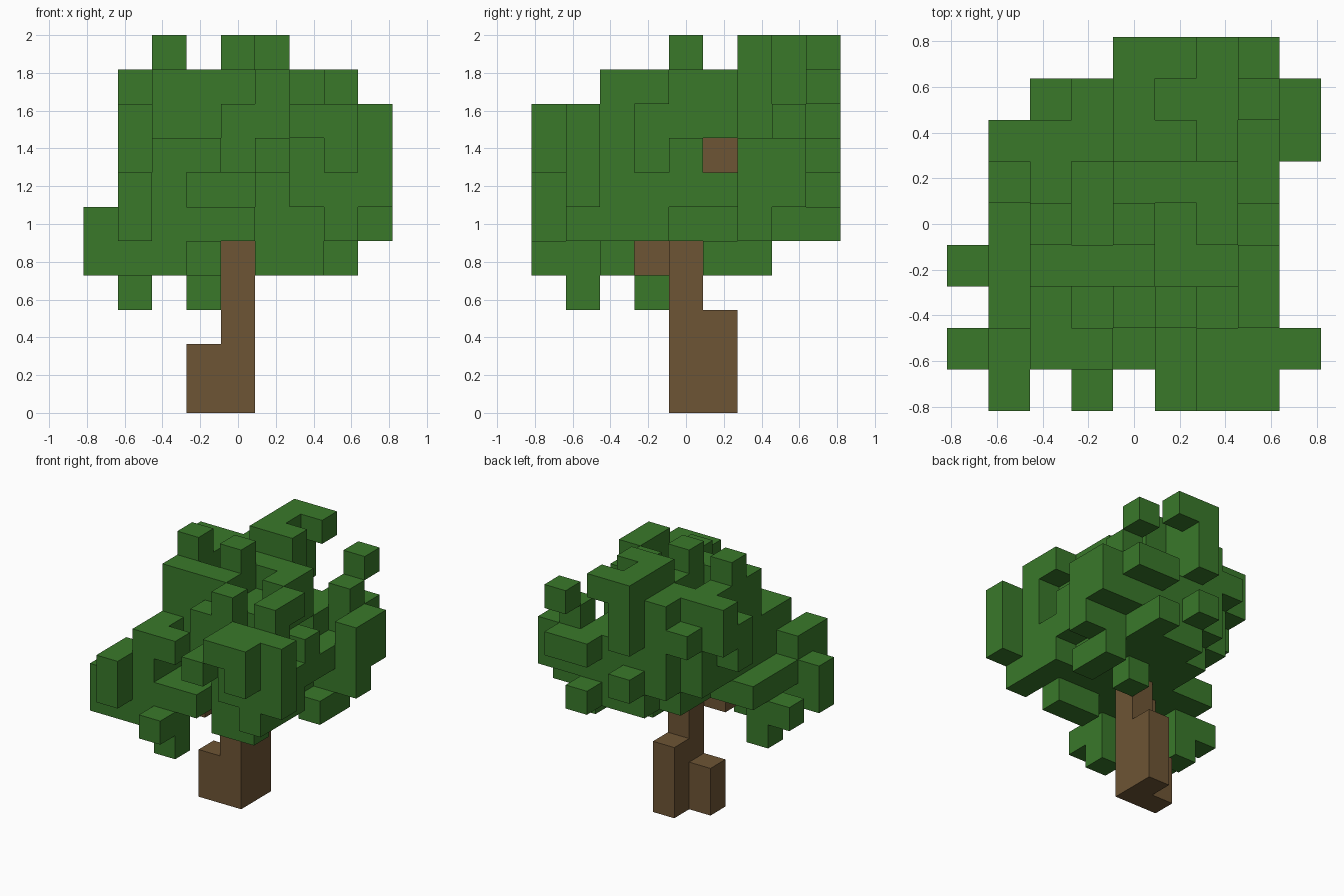
import bpy
import bmesh
import math
from mathutils import Vector

old = bpy.data.objects.get("Cube")
if old:
    bpy.data.objects.remove(old, do_unlink=True)

CELL = 2 / 11


def material(name, colour):
    mat = bpy.data.materials.new(name)
    mat.use_nodes = True
    mat.diffuse_color = (*colour, 1)
    bsdf = mat.node_tree.nodes["Principled BSDF"]
    bsdf.inputs["Base Color"].default_value = (*colour, 1)
    bsdf.inputs["Roughness"].default_value = 1
    return mat


leaf_green = material("leaf green", (0.041, 0.19, 0.023))
bark_brown = material("bark brown", (0.155, 0.09, 0.035))

# Floor plans of the block tree, lowest first; rows run from back to front.
# "#" is a leaf block, "T" a wood block.
EMPTY = "........."
ROOTS = [EMPTY, EMPTY, EMPTY, "....T....", "...TT....", EMPTY, EMPTY, EMPTY, EMPTY]
STUMP = [EMPTY, EMPTY, EMPTY, "....T....", "....T....", EMPTY, EMPTY, EMPTY, EMPTY]
LAYERS = [
    ROOTS, ROOTS, STUMP,
    # hanging leaves
    [EMPTY, EMPTY, EMPTY, EMPTY, "....T....",
     ".#.......", EMPTY, "...#.....", EMPTY],
    [EMPTY, EMPTY, ".......#.", ".....#.#.", "....T....",
     "##.T.....", ".....##..", "####.....", "...#....."],
    # wide lower crown
    ["......#..", "....###..", "...#####.#"[:7] + "##", "...####..", ".######..",
     ".#######.", ".#######.", "#####..#.", ".#......."],
    ["....#....", "...######", "..#######", "..######.", "..######.",
     "..######.", "..#..###.", ".##...###", ".#......."],
    # upper crown
    ["......##.", "...######", "..#####.#", ".####T...", "..######.",
     "..#####..", "..#.####.", "..##.####", ".....#.#."],
    ["....#....", "..###..#.", ".#####...", ".######..", "..#####..",
     "..#####..", "....##.#.", "......###", "......##."],
    # top tufts
    ["....#..#.", "...##....", ".#####...", "..#.###..", "..#.#.#..",
     "..###..#.", ".....#.#.", EMPTY, EMPTY],
    ["....##...", "....#....", "....##...", EMPTY, "..#.#....",
     EMPTY, EMPTY, EMPTY, EMPTY],
]

blocks = {}
for z, plan in enumerate(LAYERS):
    for row, text in enumerate(plan):
        for col, mark in enumerate(text):
            if mark != ".":
                blocks[col - 4, 4 - row, z] = mark

AXES = [Vector((1, 0, 0)), Vector((0, 1, 0)), Vector((0, 0, 1))]


def build_blocks(name, mark, mat):
    """Skin all blocks of one kind, leaving out faces between neighbours."""
    bm = bmesh.new()
    for cell, kind in blocks.items():
        if kind != mark:
            continue
        centre = Vector(cell) + AXES[2] / 2
        for i, axis in enumerate(AXES):
            for sign in (-1, 1):
                out = axis * sign
                if tuple(int(c) for c in Vector(cell) + out) in blocks:
                    continue
                u = AXES[(i + 1) % 3] / 2
                v = AXES[(i + 2) % 3] / 2 * sign
                mid = centre + out / 2
                corners = [mid - u - v, mid + u - v, mid + u + v, mid - u + v]
                bm.faces.new([bm.verts.new(p * CELL) for p in corners])
    bmesh.ops.remove_doubles(bm, verts=bm.verts, dist=CELL / 100)
    # merge flat neighbours into clean panels
    bmesh.ops.dissolve_limit(bm, angle_limit=math.radians(1),
                             verts=bm.verts, edges=bm.edges)
    mesh = bpy.data.meshes.new(name)
    bm.to_mesh(mesh)
    bm.free()
    mesh.materials.append(mat)
    obj = bpy.data.objects.new(name, mesh)
    bpy.context.collection.objects.link(obj)
    return obj


build_blocks("trunk", "T", bark_brown)
build_blocks("leaf_crown", "#", leaf_green)
